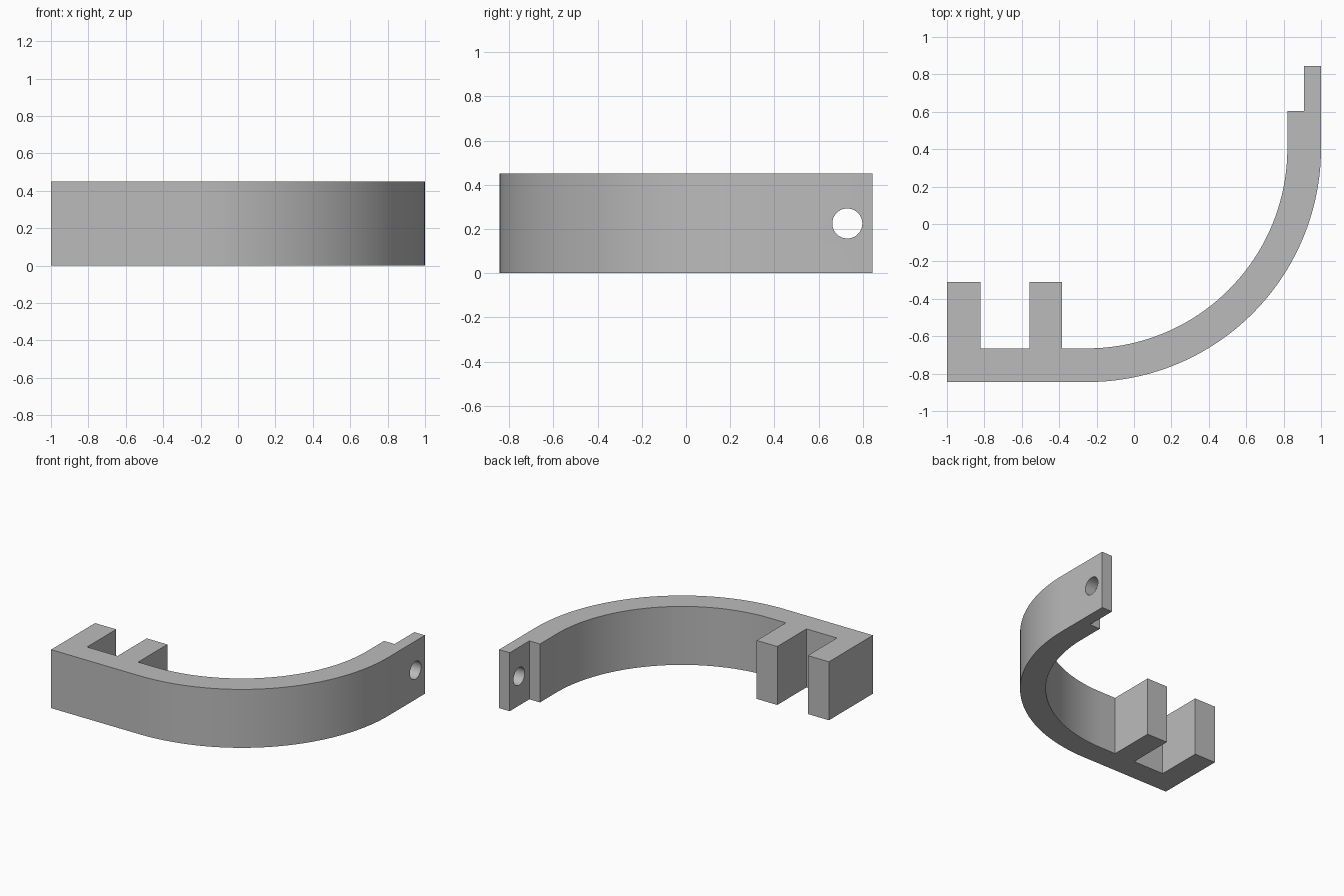
import bpy, bmesh
from math import sin, cos, pi, radians
from mathutils import Matrix

cube = bpy.data.objects.get("Cube")
if cube:
    bpy.data.objects.remove(cube, do_unlink=True)

HEIGHT = 0.45
OUTER, INNER = 1.25, 1.07      # bend radii
CX, CY = -0.25, 0.405          # bend centre
FRONT, BACK = -0.845, 0.845
WALL = CY - INNER              # inner face of the straight arm
PRONG_TIP = -0.31
SEGMENTS = 40

grey = bpy.data.materials.new("plain grey")
grey.use_nodes = True
colour = (0.5, 0.5, 0.5, 1)
grey.diffuse_color = colour
grey.node_tree.nodes["Principled BSDF"].inputs["Base Color"].default_value = colour


def make_object(name, bm):
    bmesh.ops.recalc_face_normals(bm, faces=bm.faces)
    mesh = bpy.data.meshes.new(name)
    bm.to_mesh(mesh)
    bm.free()
    mesh.materials.append(grey)
    obj = bpy.data.objects.new(name, mesh)
    bpy.context.collection.objects.link(obj)
    return obj


def arc(radius):
    """Quarter bend from the straight front arm to the side arm."""
    angles = [-pi / 2 + i * pi / 2 / SEGMENTS for i in range(SEGMENTS + 1)]
    return [(CX + radius * cos(a), CY + radius * sin(a)) for a in angles]


# Outline: front arm, outer bend, thin tab, inner bend, two prongs
profile = [(-1, FRONT)] + arc(OUTER)
profile += [(1, BACK), (0.91, BACK), (0.91, 0.605), (0.82, 0.605)]
profile += arc(INNER)[::-1]
profile += [(-0.385, WALL), (-0.385, PRONG_TIP), (-0.56, PRONG_TIP), (-0.56, WALL)]
profile += [(-0.82, WALL), (-0.82, PRONG_TIP), (-1, PRONG_TIP)]

bm = bmesh.new()
base = bm.faces.new([bm.verts.new((x, y, 0)) for x, y in profile])
top = bmesh.ops.extrude_face_region(bm, geom=[base], use_keep_orig=True)["geom"]
bmesh.ops.translate(bm, vec=(0, 0, HEIGHT),
                    verts=[v for v in top if isinstance(v, bmesh.types.BMVert)])
bracket = make_object("curved_bracket", bm)

# Round hole through the tab
bm = bmesh.new()
bmesh.ops.create_cone(bm, cap_ends=True, segments=40, radius1=0.068, radius2=0.068, depth=0.4,
                      matrix=Matrix.Translation((0.95, 0.73, HEIGHT / 2))
                      @ Matrix.Rotation(radians(90), 4, 'Y'))
cutter = make_object("hole_cutter", bm)
cutter.hide_render = True

cut = bracket.modifiers.new("tab_hole", 'BOOLEAN')
cut.operation = 'DIFFERENCE'
cut.solver = 'EXACT'
cut.object = cutter

bpy.ops.object.select_all(action='DESELECT')
bracket.select_set(True)
bpy.context.view_layer.objects.active = bracket
bpy.ops.object.modifier_apply(modifier=cut.name)
bpy.data.objects.remove(cutter, do_unlink=True)
bpy.ops.object.shade_smooth_by_angle(angle=radians(30))
